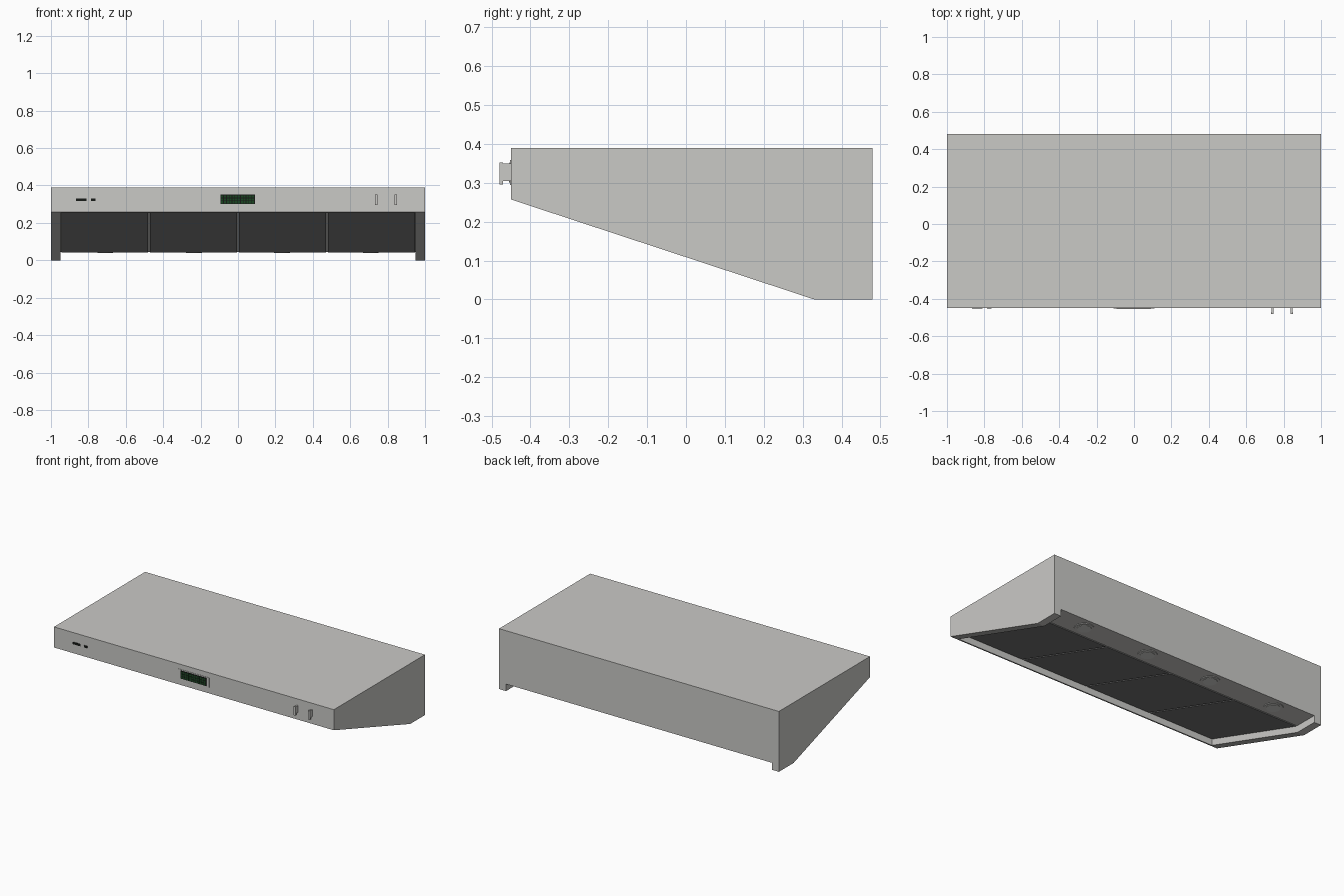
import bpy, bmesh, math

if "Cube" in bpy.data.objects:
    bpy.data.objects.remove(bpy.data.objects["Cube"])

def material(name, rgb):
    m = bpy.data.materials.new(name)
    m.diffuse_color = (*rgb, 1)
    m.use_nodes = True
    m.node_tree.nodes["Principled BSDF"].inputs["Base Color"].default_value = m.diffuse_color
    return m

STEEL = material("brushed_steel", (0.59, 0.585, 0.565))
FILTER = material("dark_filter", (0.24, 0.24, 0.24))
BLACK = material("black", (0.008, 0.01, 0.008))
GREEN = material("dark_green", (0.01, 0.06, 0.015))
LENS = material("lamp_lens", (0.66, 0.66, 0.63))

def finish(name, bm, mat):
    bmesh.ops.recalc_face_normals(bm, faces=bm.faces)
    me = bpy.data.meshes.new(name)
    bm.to_mesh(me)
    bm.free()
    if mat:
        me.materials.append(mat)
    ob = bpy.data.objects.new(name, me)
    bpy.context.collection.objects.link(ob)
    return ob

def prism(name, profile, x0, x1, mat):
    """Extrude a (y, z) profile along x."""
    bm = bmesh.new()
    face = bm.faces.new([bm.verts.new((x0, y, z)) for y, z in profile])
    ext = bmesh.ops.extrude_face_region(bm, geom=[face])["geom"]
    bmesh.ops.translate(bm, vec=(x1 - x0, 0, 0),
                        verts=[v for v in ext if isinstance(v, bmesh.types.BMVert)])
    return finish(name, bm, mat)

def box(name, x, y, z, mat):
    return prism(name, [(y[0], z[0]), (y[1], z[0]), (y[1], z[1]), (y[0], z[1])], *x, mat)

def disc(name, x, y, z0, z1, r, mat):
    bm = bmesh.new()
    bmesh.ops.create_cone(bm, cap_ends=True, segments=32, radius1=r, radius2=r, depth=z1 - z0)
    bmesh.ops.translate(bm, verts=bm.verts, vec=(x, y, (z0 + z1) / 2))
    return finish(name, bm, mat)

# Hood body with a recess cut into the underside, open at the back
FRONT, BACK = -0.45, 0.48
body = prism("hood_body", [(FRONT, 0.39), (BACK, 0.39), (BACK, 0), (0.33, 0), (FRONT, 0.257)],
             -1, 1, STEEL)
cutter = prism("recess_cutter", [(-0.435, 0.297), (0.33, 0.045), (0.6, 0.045), (0.6, -0.1),
                                 (-0.435, -0.1)], -0.95, 0.95, None)
cutter.hide_render = True
cutter.display_type = 'WIRE'
cut = body.modifiers.new("recess", 'BOOLEAN')
cut.operation = 'DIFFERENCE'
cut.object = cutter
cut.solver = 'EXACT'

# Four grease filters lying on the sloped recess
def slope_z(y):
    return 0.045 + (0.33 - y) * (0.297 - 0.045) / (0.33 + 0.435)

ya, yb, t = -0.428, 0.322, 0.006
for i in range(4):
    x0 = -0.95 + i * 0.475
    prism(f"filter_{i + 1}", [(ya, slope_z(ya)), (yb, slope_z(yb)),
                              (yb, slope_z(yb) - t), (ya, slope_z(ya) - t)],
          x0 + 0.005, x0 + 0.47, FILTER)

# Lamps under the flat rear strip
for i, x in enumerate((-0.71, -0.235, 0.235, 0.71)):
    disc(f"lamp_ring_{i + 1}", x, 0.40, 0.041, 0.046, 0.058, STEEL)
    disc(f"lamp_lens_{i + 1}", x, 0.40, 0.039, 0.042, 0.042, LENS)

# Display: steel bezel, black screen, rows of dark green cells
box("display_bezel", (-0.11, 0.11), (FRONT - 0.002, FRONT), (0.294, 0.358), STEEL)
box("display_screen", (-0.093, 0.09), (FRONT - 0.004, FRONT), (0.300, 0.352), BLACK)
for r in range(3):
    for c in range(12):
        x, z = -0.090 + c * 0.015, 0.3035 + r * 0.0155
        box(f"display_cell_{r}_{c}", (x, x + 0.011), (FRONT - 0.005, FRONT - 0.003),
            (z, z + 0.0125), GREEN)

# Plain dark marker plates at the left
for i, (x0, x1) in enumerate(((-0.865, -0.81), (-0.785, -0.762))):
    box(f"marker_plate_{i + 1}", (x0, x1), (FRONT - 0.003, FRONT), (0.316, 0.330), BLACK)

# Two slim control switches at the right
for i, x in enumerate((0.74, 0.843)):
    box(f"switch_stem_{i + 1}", (x - 0.005, x + 0.005), (-0.472, FRONT), (0.305, 0.349), STEEL)
    box(f"switch_cap_{i + 1}", (x - 0.0065, x + 0.0065), (-0.48, -0.470), (0.295, 0.352), STEEL)
